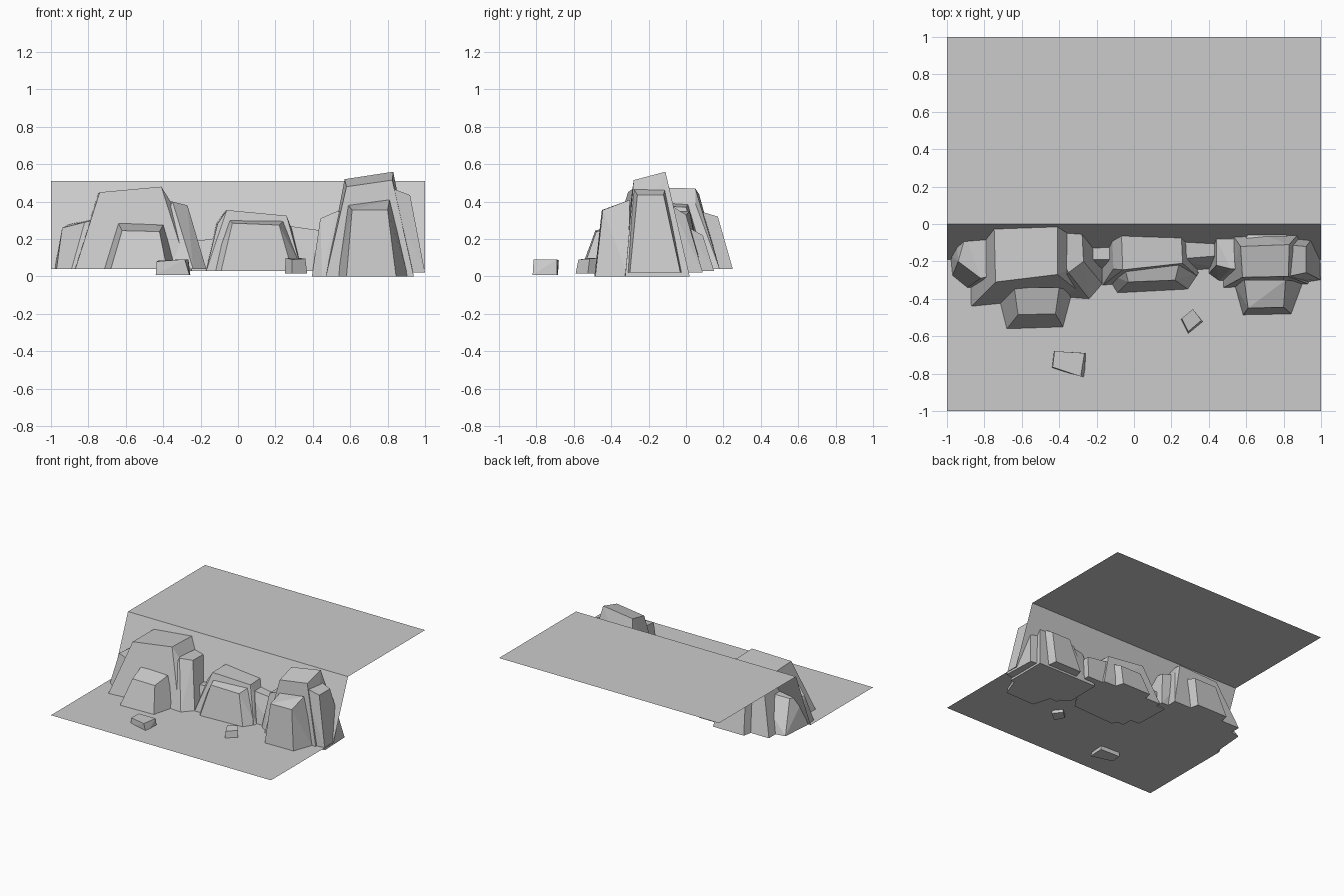
import bpy, bmesh, math
from mathutils import Vector


def finish(name, bm):
    me = bpy.data.meshes.new(name)
    bm.to_mesh(me)
    bm.free()
    ob = bpy.data.objects.new(name, me)
    bpy.context.collection.objects.link(ob)
    return ob


def rock(name, base, top, heights, z0=0.04, extra=()):
    """Faceted rock: hull of a base quad and a tilted top quad.
    Quads run front-left, front-right, back-right, back-left."""
    bm = bmesh.new()
    for x, y in base:
        bm.verts.new((x, y, z0))
    for (x, y), z in zip(top, heights):
        bm.verts.new((x, y, z))
    for p in extra:
        bm.verts.new(p)
    r = bmesh.ops.convex_hull(bm, input=bm.verts[:])
    junk = {g for g in r["geom_interior"] + r["geom_unused"]
            if isinstance(g, bmesh.types.BMVert)}
    bmesh.ops.delete(bm, geom=list(junk), context='VERTS')
    bmesh.ops.dissolve_limit(bm, angle_limit=math.radians(5),
                             verts=bm.verts[:], edges=bm.edges[:])
    bmesh.ops.recalc_face_normals(bm, faces=bm.faces[:])
    return finish(name, bm)


# Terrain sheet: lower ground, sloped cliff face, upper ground
bm = bmesh.new()
rows = [[bm.verts.new((x, y, z)) for x in (-1, 1)]
        for y, z in ((-1, .04), (-.19, .04), (0, .51), (1, .51))]
for a, b in zip(rows, rows[1:]):
    bm.faces.new((a[0], a[1], b[1], b[0]))
finish("cliff_terrain", bm)

# Left outcrop
rock("left_rock_core",
     [(-.87, -.44), (-.27, -.38), (-.25, .18), (-.88, .18)],
     [(-.74, -.31), (-.41, -.27), (-.41, .05), (-.75, .07)],
     (.45, .48, .47, .44),
     extra=[(-.36, -.25, .40), (-.36, .05, .39)])
rock("left_rock_front",
     [(-.68, -.56), (-.38, -.55), (-.33, -.36), (-.73, -.36)],
     [(-.62, -.485), (-.42, -.48), (-.40, -.34), (-.64, -.34)],
     (.245, .24, .275, .285))
rock("left_rock_side",
     [(-.89, -.34), (-.65, -.34), (-.65, .13), (-.98, -.17)],
     [(-.82, -.29), (-.65, -.25), (-.65, .03), (-.90, -.06)],
     (.29, .33, .33, .28),
     extra=[(-.97, -.275, .04), (-.94, -.20, .26), (-.96, .08, .04)])
rock("left_rock_inner_side",
     [(-.24, -.40), (-.17, -.32), (-.19, .10), (-.5, .10)],
     [(-.35, -.26), (-.27, -.20), (-.28, 0), (-.5, .03)],
     (.40, .38, .37, .41),
     extra=[(-.5, -.38, .04)])
rock("left_rock_back",
     [(-.74, .05), (-.38, .05), (-.42, .25), (-.70, .25)],
     [(-.68, .04), (-.44, .04), (-.46, .17), (-.66, .17)],
     (.36, .36, .32, .32))

# Middle outcrop
rock("middle_rock_core",
     [(-.17, -.33), (.34, -.28), (.36, .08), (-.18, .09)],
     [(-.06, -.245), (.26, -.21), (.25, 0), (-.07, .02)],
     (.355, .325, .325, .35), .03,
     extra=[(-.11, -.24, .28), (.285, -.20, .26), (-.12, .01, .28)])
rock("middle_rock_front",
     [(-.09, -.37), (.29, -.35), (.35, -.26), (-.16, -.26)],
     [(-.03, -.31), (.22, -.30), (.24, -.22), (-.05, -.23)],
     (.285, .275, .295, .305), .03)
rock("middle_rock_left",
     [(-.25, -.24), (-.08, -.24), (-.08, .05), (-.26, .05)],
     [(-.22, -.19), (-.08, -.19), (-.08, 0), (-.23, 0)],
     (.19, .21, .21, .19), .03)
rock("middle_rock_right",
     [(.2, -.25), (.50, -.24), (.50, .06), (.2, .06)],
     [(.2, -.19), (.45, -.17), (.45, 0), (.2, 0)],
     (.28, .245, .245, .28), .03)
rock("middle_rock_back",
     [(-.06, 0), (.27, 0), (.23, .15), (-.03, .15)],
     [(-.02, 0), (.22, 0), (.20, .09), (.01, .09)],
     (.27, .27, .22, .22), .03)

# Right outcrop
rock("right_rock_core",
     [(.47, -.345), (.94, -.325), (.94, .02), (.47, .02)],
     [(.58, -.285), (.825, -.28), (.83, -.11), (.57, -.12)],
     (.48, .515, .56, .52), 0)
rock("right_rock_front",
     [(.58, -.49), (.845, -.485), (.91, -.31), (.53, -.31)],
     [(.61, -.45), (.80, -.445), (.81, -.30), (.59, -.30)],
     (.355, .355, .41, .38), 0)
rock("right_rock_side",
     [(.8, -.33), (1, -.30), (.99, -.03), (.8, -.01)],
     [(.8, -.285), (.92, -.26), (.92, -.12), (.8, -.11)],
     (.48, .435, .435, .48), .02)
rock("right_rock_inner_side",
     [(.45, -.31), (.65, -.31), (.65, .02), (.40, .02)],
     [(.52, -.24), (.65, -.24), (.65, -.08), (.44, -.08)],
     (.345, .37, .37, .31), 0,
     extra=[(.395, -.27, 0), (.44, -.22, .31)])
rock("right_rock_back",
     [(.56, -.05), (.86, -.05), (.84, .09), (.60, .09)],
     [(.60, -.08), (.82, -.08), (.80, 0), (.63, 0)],
     (.38, .38, .33, .33), .02)

# Loose boulders
rock("left_boulder",
     [(-.44, -.77), (-.26, -.82), (-.255, -.69), (-.43, -.685)],
     [(-.435, -.765), (-.285, -.815), (-.265, -.69), (-.425, -.68)],
     (.08, .092, .092, .085), .008)
rock("right_boulder",
     [(.29, -.59), (.37, -.525), (.315, -.455), (.25, -.51)],
     [(.29, -.575), (.36, -.515), (.315, -.455), (.255, -.505)],
     (.09, .095, .10, .10), .015)
